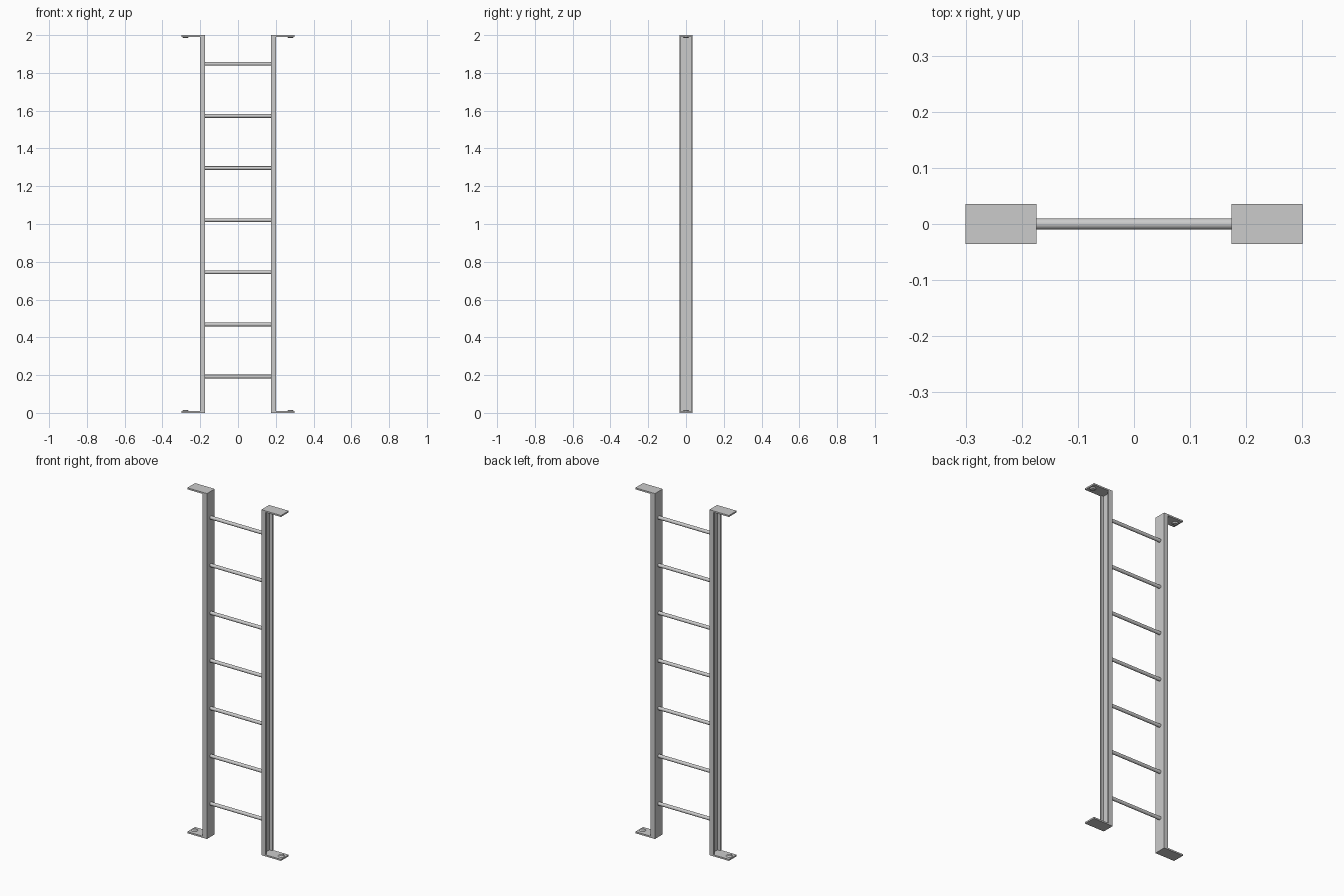
import bpy, bmesh
from mathutils import Matrix

if "Cube" in bpy.data.objects:
    bpy.data.objects.remove(bpy.data.objects["Cube"])

H = 2.0                      # overall height
HALF_W = 0.0355              # half width of rails and tabs
X_IN, X_OUT, X_TAB = 0.174, 0.201, 0.30
WALL = 0.009


def finish(name, bm, mirror_x=False, mirror_z=False):
    """Turn a bmesh into an object, optionally mirrored about x = 0 and mid height."""
    bmesh.ops.recalc_face_normals(bm, faces=bm.faces)
    mesh = bpy.data.meshes.new(name)
    bm.to_mesh(mesh)
    bm.free()
    obj = bpy.data.objects.new(name, mesh)
    obj.location.z = H / 2
    bpy.context.collection.objects.link(obj)
    if mirror_x or mirror_z:
        mod = obj.modifiers.new("mirror", 'MIRROR')
        mod.use_axis = (mirror_x, False, mirror_z)
        mod.use_mirror_merge = False
    bpy.ops.object.select_all(action='DESELECT')
    bpy.context.view_layer.objects.active = obj
    obj.select_set(True)
    bpy.ops.object.shade_smooth_by_angle()
    return obj


def box(bm, x0, x1, y0, y1, z0, z1):
    size = Matrix.Diagonal((x1 - x0, y1 - y0, z1 - z0, 1))
    mid = Matrix.Translation(((x0 + x1) / 2, (y0 + y1) / 2, (z0 + z1) / 2))
    bmesh.ops.create_cube(bm, size=1, matrix=mid @ size)


# Side rails: channel section opening outward
bm = bmesh.new()
inner = HALF_W - WALL
profile = [(X_IN, -HALF_W), (X_OUT, -HALF_W), (X_OUT, -inner), (X_IN + WALL, -inner),
           (X_IN + WALL, inner), (X_OUT, inner), (X_OUT, HALF_W), (X_IN, HALF_W)]
face = bm.faces.new([bm.verts.new((x, y, -H / 2)) for x, y in profile])
ext = bmesh.ops.extrude_face_region(bm, geom=[face])
bmesh.ops.translate(bm, vec=(0, 0, H),
                    verts=[g for g in ext["geom"] if isinstance(g, bmesh.types.BMVert)])
finish("side_rail", bm, mirror_x=True)

# Mounting tabs bent outward at top and bottom
bm = bmesh.new()
box(bm, X_IN, X_TAB, -HALF_W, HALF_W, H / 2 - WALL, H / 2)
finish("mounting_tab", bm, mirror_x=True, mirror_z=True)

# Low bolt heads on the inner side of each tab
bm = bmesh.new()
bmesh.ops.create_cone(bm, cap_ends=True, segments=20, radius1=0.012, radius2=0.018, depth=0.008,
                      matrix=Matrix.Translation((0.278, 0, H / 2 - WALL - 0.003)))
finish("bolt_head", bm, mirror_x=True, mirror_z=True)

# Seven evenly spaced round rungs
for i in range(7):
    bm = bmesh.new()
    z = 0.192 + i * 0.276 - H / 2
    bmesh.ops.create_cone(bm, cap_ends=True, segments=16, radius1=0.01, radius2=0.01,
                          depth=2 * X_IN + 0.006,
                          matrix=Matrix.Translation((0, 0, z)) @ Matrix.Rotation(1.5707963, 4, 'Y'))
    finish(f"rung_{i + 1}", bm)
